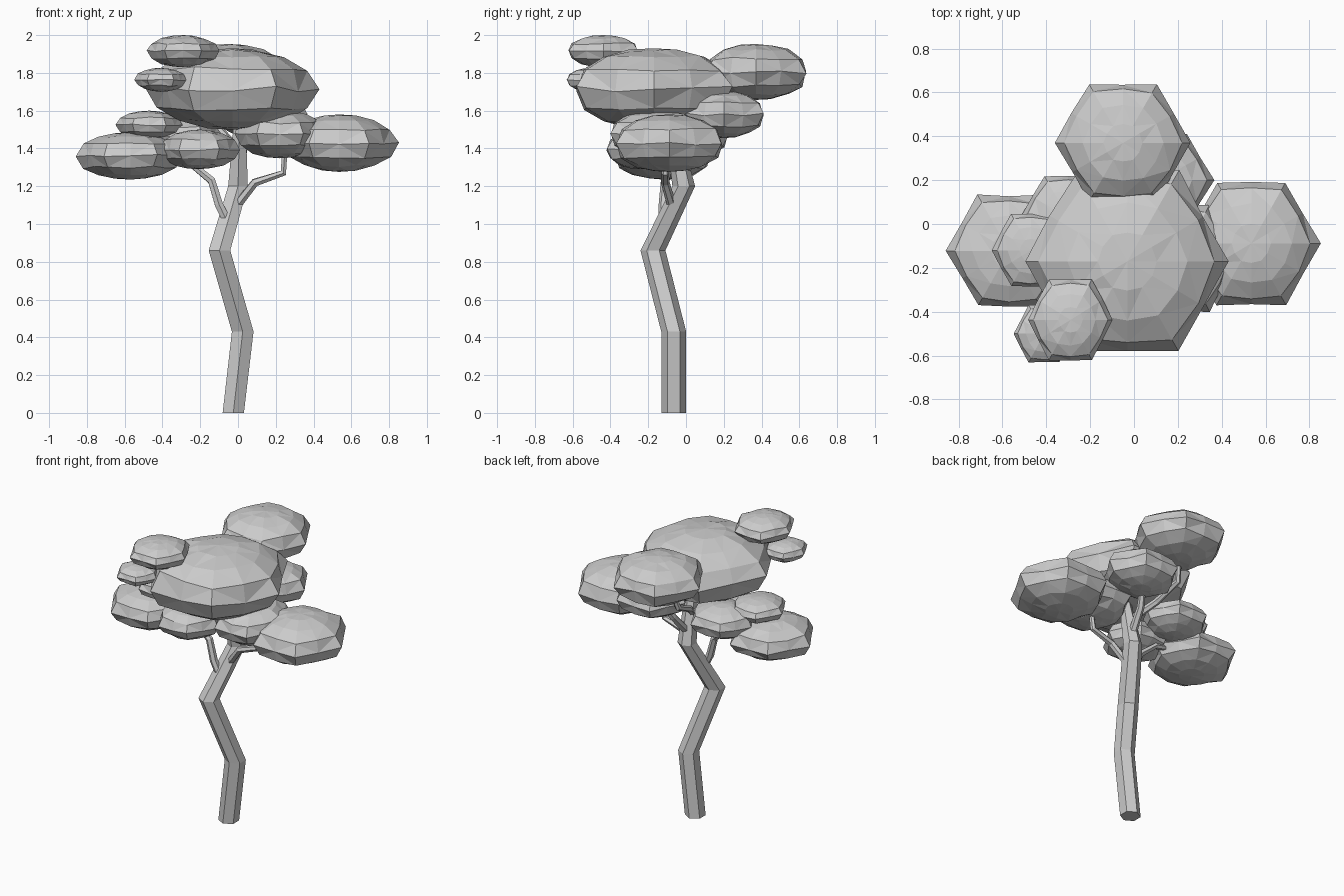
import bpy, bmesh, random
from math import sin, cos, pi, radians
from mathutils import Vector

if "Cube" in bpy.data.objects:
    bpy.data.objects.remove(bpy.data.objects["Cube"])

random.seed(4)


def make_object(name, bm):
    bmesh.ops.recalc_face_normals(bm, faces=bm.faces)
    mesh = bpy.data.meshes.new(name)
    bm.to_mesh(mesh)
    bm.free()
    ob = bpy.data.objects.new(name, mesh)
    bpy.context.collection.objects.link(ob)
    return ob


def skin(bm, rings):
    n = len(rings[0])
    for a, b in zip(rings, rings[1:]):
        for i in range(n):
            j = (i + 1) % n
            bm.faces.new((a[i], a[j], b[j], b[i]))
    bm.faces.new(rings[0])
    bm.faces.new(rings[-1])


def limb(name, points, level=False):
    """Six-sided tube through (x, y, z, radius); level keeps the rings horizontal."""
    bm = bmesh.new()
    pts = [Vector(p[:3]) for p in points]
    rings = []
    for k, p in enumerate(points):
        d = pts[min(k + 1, len(pts) - 1)] - pts[max(k - 1, 0)]
        d = Vector((0, 0, 1)) if level else d.normalized()
        v = d.cross(Vector((1, 0, 0))).normalized()
        u = v.cross(d).normalized()
        rings.append([bm.verts.new(pts[k] + p[3] * (cos(a) * v + sin(a) * u))
                      for a in (i * pi / 3 for i in range(6))])
    skin(bm, rings)
    return make_object(name, bm)


def foliage(name, x, y, z, rx, ry, rz):
    """Flattened faceted clump: hexagonal rim, rounder towards the poles."""
    bm = bmesh.new()
    rings = []
    for lat in (-72, -52, -29, 0, 29, 52, 72):
        t = radians(lat)
        ring = []
        for i in range(12):
            a = i * pi / 6
            round_r = 0.9 + 0.1 * cos(t)
            r = round_r if i % 2 == 0 else round_r * (0.866 + 0.1 * abs(sin(t)))
            r *= cos(t) * random.uniform(0.98, 1.015)
            h = sin(t) + random.uniform(-0.07, 0.07) * cos(t)
            ring.append(bm.verts.new((x + rx * r * cos(a),
                                      y + ry / 0.866 * r * sin(a),
                                      z + rz * h)))
        rings.append(ring)
    skin(bm, rings)
    # close both poles with a fan of triangles
    for f in [f for f in bm.faces if len(f.verts) > 4]:
        side = 1 if f.calc_center_median().z > z else -1
        pole = bmesh.ops.poke(bm, faces=[f])["verts"][0]
        pole.co.z = z + side * rz
    bmesh.ops.triangulate(bm, faces=bm.faces)
    return make_object(name, bm)


# Bent trunk
limb("trunk", [(-0.025, -0.065, 0, 0.065), (0.025, -0.065, 0.43, 0.066),
               (-0.098, -0.175, 0.86, 0.066), (0.0, -0.012, 1.2, 0.06),
               (0.01, -0.08, 1.56, 0.035)], level=True)

# Branches
limb("left_branch", [(-0.06, -0.12, 1.02, 0.025), (-0.10, -0.12, 1.10, 0.025),
                     (-0.14, -0.11, 1.23, 0.023), (-0.25, -0.09, 1.32, 0.020),
                     (-0.42, -0.10, 1.36, 0.016)])
limb("right_branch", [(-0.02, -0.07, 1.08, 0.025), (0.09, -0.11, 1.22, 0.023),
                      (0.24, -0.11, 1.27, 0.020), (0.25, -0.12, 1.42, 0.016)])
limb("back_right_branch", [(0.0, -0.03, 1.26, 0.028), (0.03, 0.10, 1.41, 0.024),
                           (0.08, 0.19, 1.56, 0.018)])
limb("back_branch", [(-0.01, -0.05, 1.40, 0.025), (-0.10, 0.10, 1.50, 0.022),
                     (-0.13, 0.27, 1.58, 0.020), (-0.10, 0.32, 1.74, 0.016)])

# Foliage clumps: centre and half sizes
clumps = {
    "crown": (-0.03, -0.17, 1.715, 0.468, 0.412, 0.215),
    "back_crown": (-0.05, 0.37, 1.805, 0.31, 0.268, 0.148),
    "top_front_left": (-0.29, -0.437, 1.915, 0.195, 0.183, 0.085),
    "tiny_front_left": (-0.41, -0.50, 1.763, 0.14, 0.13, 0.063),
    "far_left": (-0.57, -0.122, 1.36, 0.285, 0.253, 0.125),
    "upper_left": (-0.47, -0.12, 1.525, 0.18, 0.165, 0.075),
    "inner_left": (-0.30, 0.03, 1.46, 0.22, 0.19, 0.105),
    "front_left": (-0.205, -0.23, 1.395, 0.215, 0.19, 0.105),
    "inner_right": (0.222, -0.155, 1.475, 0.245, 0.245, 0.127),
    "back_right": (0.115, 0.20, 1.58, 0.25, 0.21, 0.125),
    "far_right": (0.535, -0.088, 1.428, 0.315, 0.28, 0.152),
}
for name, c in clumps.items():
    foliage("foliage_" + name, *c)
